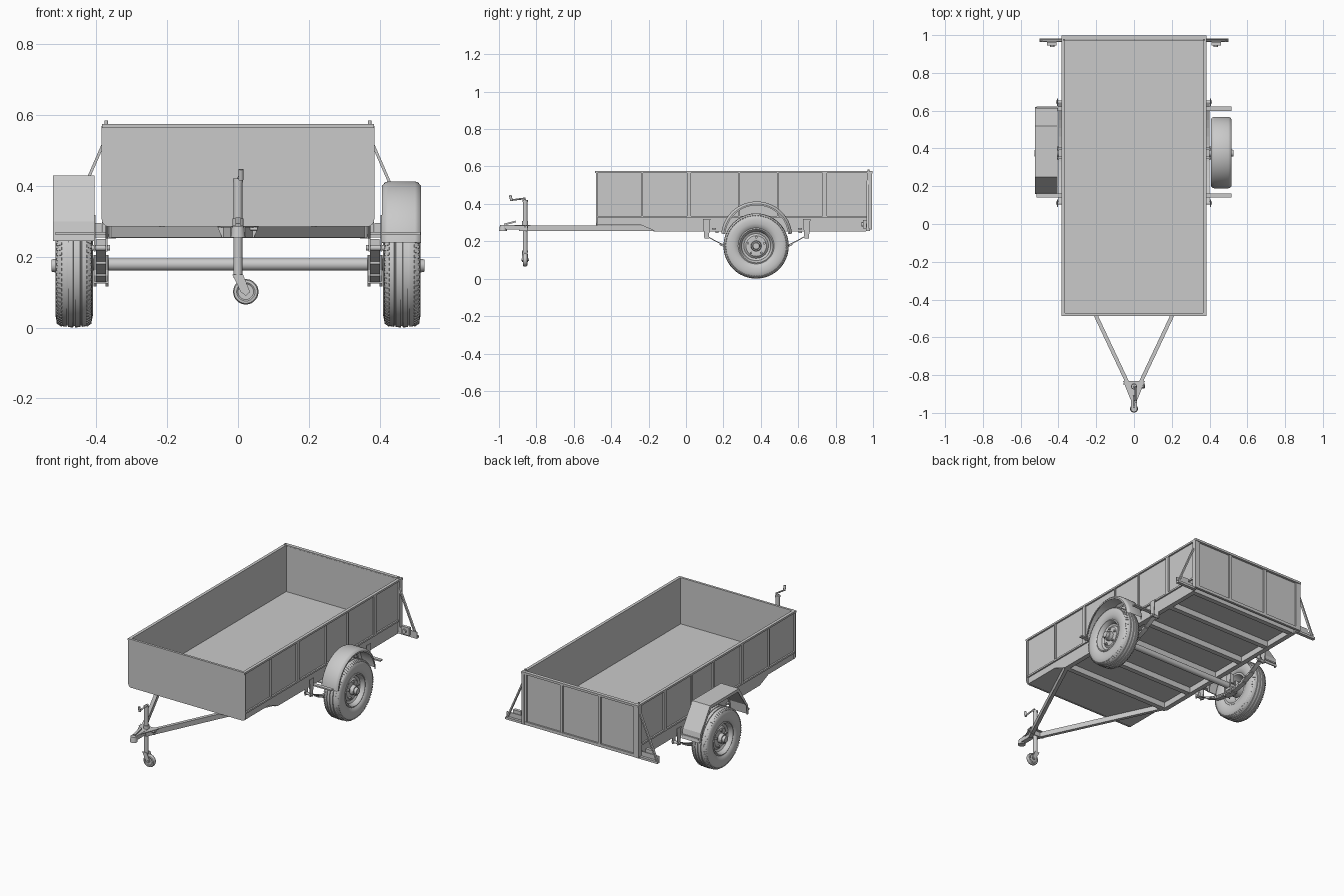
import bpy, bmesh, math
from mathutils import Vector, Matrix

cube = bpy.data.objects.get("Cube")
if cube:
    bpy.data.objects.remove(cube, do_unlink=True)

steel = bpy.data.materials.new("grey_steel")
steel.use_nodes = True
GREY = (0.59, 0.59, 0.59, 1)
steel.diffuse_color = GREY
steel.node_tree.nodes["Principled BSDF"].inputs["Base Color"].default_value = GREY


def finish(name, bm, smooth=False):
    bmesh.ops.recalc_face_normals(bm, faces=bm.faces)
    mesh = bpy.data.meshes.new(name)
    bm.to_mesh(mesh)
    bm.free()
    mesh.materials.append(steel)
    ob = bpy.data.objects.new(name, mesh)
    bpy.context.collection.objects.link(ob)
    if smooth:
        bpy.ops.object.select_all(action='DESELECT')
        ob.select_set(True)
        bpy.context.view_layer.objects.active = ob
        bpy.ops.object.shade_smooth_by_angle(angle=math.radians(35))
    return ob


def box(name, x, y, z):
    lo, hi = Vector((min(x), y[0], z[0])), Vector((max(x), y[1], z[1]))
    bm = bmesh.new()
    bmesh.ops.create_cube(bm, size=1, matrix=Matrix.Translation((lo + hi) / 2)
                          @ Matrix.Diagonal((*(hi - lo), 1)))
    return finish(name, bm)


def rod(name, p, q, r, r2=None, sides=20):
    p, q = Vector(p), Vector(q)
    d = q - p
    m = Matrix.Translation((p + q) / 2) @ d.to_track_quat('Z', 'Y').to_matrix().to_4x4()
    bm = bmesh.new()
    bmesh.ops.create_cone(bm, cap_ends=True, segments=sides, radius1=r,
                          radius2=r if r2 is None else r2, depth=d.length, matrix=m)
    return finish(name, bm, True)


def beam(name, p, q, w, h):
    p, q = Vector(p), Vector(q)
    d = q - p
    m = (Matrix.Translation((p + q) / 2) @ d.to_track_quat('Y', 'Z').to_matrix().to_4x4()
         @ Matrix.Diagonal((w, d.length, h, 1)))
    bm = bmesh.new()
    bmesh.ops.create_cube(bm, size=1, matrix=m)
    return finish(name, bm)


def prism(name, pts, shift):
    """Extrude a closed polygon of 3D points along a vector."""
    bm = bmesh.new()
    f = bm.faces.new([bm.verts.new(p) for p in pts])
    g = bmesh.ops.extrude_face_region(bm, geom=[f])
    bmesh.ops.translate(bm, vec=shift, verts=[v for v in g['geom'] if isinstance(v, bmesh.types.BMVert)])
    return finish(name, bm)


def lathe(name, profile, centre, axis='X', steps=56, angle=math.tau, start=0):
    """Spin a closed loop of (offset along axis, radius) points about an axis."""
    bm = bmesh.new()
    vs = [bm.verts.new((a, 0, r)) for a, r in profile]
    es = [bm.edges.new(e) for e in zip(vs, vs[1:] + vs[:1])]
    bmesh.ops.rotate(bm, verts=vs, cent=(0, 0, 0), matrix=Matrix.Rotation(start, 3, 'X'))
    bmesh.ops.spin(bm, geom=vs + es, cent=(0, 0, 0), axis=(1, 0, 0), angle=angle, steps=steps)
    bmesh.ops.remove_doubles(bm, verts=bm.verts, dist=1e-5)
    if axis == 'Y':
        bmesh.ops.rotate(bm, verts=bm.verts, cent=(0, 0, 0), matrix=Matrix.Rotation(math.pi / 2, 3, 'Z'))
    bmesh.ops.translate(bm, verts=bm.verts, vec=centre)
    return finish(name, bm, True)


AY, AZ = 0.375, 0.175   # axle position

# Tray: floor, front sheet with rounded lower corners, tailgate
box("floor", (-.37, .37), (-.475, .975), (.287, .3))
corner = [(.365 + .02 * math.cos(a), .305 - .02 * math.sin(a)) for a in (0, .4, .8, 1.2, math.pi / 2)]
outline = [(.385, .57)] + corner + [(-x, z) for x, z in reversed(corner)] + [(-.385, .57)]
prism("front_panel", [(x, -.481, z) for x, z in outline], (0, .008, 0))
box("tailgate", (-.37, .37), (.976, .984), (.265, .57))
for i, x in enumerate((-.36, -.125, .125, .36)):
    box(f"tailgate_rib_{i}", (x - .009, x + .009), (.983, .993), (.265, .565))
box("tailgate_sill", (-.37, .37), (.983, .994), (.262, .28))
box("tailgate_top_rail", (-.384, .384), (.977, .998), (.562, .575))
box("front_top_rail", (-.384, .384), (-.486, -.472), (.564, .575))

for s, side in ((1, "left"), (-1, "right")):
    # Side wall with stepped skirt, rails and ribs
    skirt = [(-.478, .57), (-.478, .287), (-.24, .287), (-.16, .252), (.96, .252), (.978, .27), (.978, .57)]
    prism(f"{side}_wall", [(s * .366, y, z) for y, z in skirt], (s * .008, 0, 0))
    box(f"{side}_top_rail", (s * .366, s * .384), (-.484, .996), (.564, .575))
    box(f"{side}_floor_rail", (s * .37, s * .383), (-.475, .965), (.326, .336))
    box(f"{side}_chassis_rail", (s * .345, s * .368), (-.17, .96), (.252, .288))
    for y, w in ((-.235, .004), (.017, .011), (.285, .004), (.49, .004), (.742, .011)):
        box(f"{side}_wall_rib", (s * .37, s * .383), (y - w, y + w), (.336, .565))
    box(f"{side}_rear_post", (s * .366, s * .384), (.968, .995), (.262, .575))
    rod(f"{side}_gate_pin", (s * .372, .975, .54), (s * .372, .975, .585), .005)
    # Rear light bracket, strut and lamp
    box(f"{side}_light_bar", (s * .37, s * .5), (.963, .983), (.255, .268))
    box(f"{side}_light_plate", (s * .385, s * .5), (.963, .968), (.255, .295))
    beam(f"{side}_light_strut", (s * .378, .972, .525), (s * .493, .972, .262), .014, .008)
    box(f"{side}_lamp", (s * .41, s * .46), (.946, .964), (.268, .315))
    rod(f"{side}_lamp_socket", (s * .432, .938, .29), (s * .432, .948, .29), .012)
    # Drawbar arm running under the tray
    beam(f"{side}_drawbar", (s * .355, -.16, .27), (s * .012, -.888, .27), .02, .03)
    # Leaf spring pack, hangers and axle clamp
    for k in range(3):
        half = .265 - .07 * k
        leaf = []
        for i in range(13):
            t = -1 + i / 6
            u = t * half / .265
            leaf.append((AY + half * t, .147 - .007 * k + .085 * u * u))
        loop = leaf + [(y, z - .006) for y, z in reversed(leaf)]
        prism(f"{side}_spring_leaf_{k}", [(s * .373, y, z) for y, z in loop], (s * .028, 0, 0))
    for y, end in ((.11, "front"), (.645, "rear")):
        for x in (.369, .402):
            prism(f"{side}_{end}_hanger", [(s * x, y + a, z) for a, z in
                  ((-.02, .318), (.02, .318), (.012, .215), (-.012, .215))], (s * .005, 0, 0))
        rod(f"{side}_{end}_hanger_bolt", (s * .362, y, .225), (s * .414, y, .225), .008)
        arm_y = .15 if end == "front" else .61
        box(f"{side}_{end}_fender_arm", (s * .375, s * .515), (arm_y - .011, arm_y + .011), (.262, .27))
    box(f"{side}_clamp_plate", (s * .366, s * .408), (AY - .035, AY + .035), (.124, .132))
    box(f"{side}_spring_seat", (s * .37, s * .404), (AY - .03, AY + .03), (.147, .162))
    box(f"{side}_bump_stop", (s * .373, s * .4), (AY - .02, AY + .02), (.192, .25))
    for x in (.37, .404):
        for y in (AY - .024, AY + .024):
            rod(f"{side}_u_bolt", (s * x, y, .116), (s * x, y, .205), .004, sides=10)

    # Tyre with rounded shoulders and fine tread grooves
    tread = [(-.034, .171), (-.022, .173), (-.021, .17), (-.018, .17), (-.017, .174), (-.003, .1745),
             (-.002, .171)]
    sidewall = [(-.036, .092), (-.046, .1), (-.052, .12), (-.053, .14), (-.05, .156), (-.044, .166)]
    half = sidewall + tread
    tyre = half + [(-a, r) for a, r in reversed(half)]
    cx = s * .463
    lathe(f"{side}_tyre", tyre, (cx, AY, AZ), steps=64)
    bm = bmesh.new()
    for i in range(72):
        for e in (-1, 1):
            m = (Matrix.Translation((cx + e * .041, AY, AZ))
                 @ Matrix.Rotation(math.tau * (i + e / 4) / 72, 4, 'X')
                 @ Matrix.Translation((0, 0, .166)) @ Matrix.Rotation(e * .6, 4, 'Y')
                 @ Matrix.Diagonal((.016, .008, .006, 1)))
            bmesh.ops.create_cube(bm, size=1, matrix=m)
    finish(f"{side}_tread_lugs", bm)
    # Dished rim, hub and wheel nuts
    rim = [(-.042, .096), (.044, .096), (.047, .09), (.04, .084), (.022, .078), (.016, .066),
           (.026, .055), (.028, .032), (.02, .0), (.01, .0), (.01, .06), (-.042, .085)]
    lathe(f"{side}_rim", [(s * a, r) for a, r in rim], (cx, AY, AZ), steps=40)
    rod(f"{side}_hub", (s * .47, AY, AZ), (s * .512, AY, AZ), .031, .026)
    rod(f"{side}_hub_cap", (s * .512, AY, AZ), (s * .527, AY, AZ), .02, .017)
    rod(f"{side}_brake_hub", (s * .412, AY, AZ), (s * .45, AY, AZ), .045)
    for i in range(5):
        a = math.tau * i / 5
        y, z = AY + .046 * math.sin(a), AZ + .046 * math.cos(a)
        rod(f"{side}_wheel_nut", (s * .48, y, z), (s * .5, y, z), .007, sides=6)

# Axle and chassis cross members
rod("axle", (-.5, AY, AZ + .003), (.5, AY, AZ + .003), .0175)
for i, y in enumerate((-.16, .06, .285, .51, .735, .945)):
    box(f"cross_member_{i}", (-.365, .365), (y - .015, y + .015), (.253, .288))

# Round fender on the left: thin shell with rolled edges
shell = [(-.055, .169), (-.055, .177), (-.047, .187), (-.038, .19), (.038, .19), (.047, .187), (.055, .177),
         (.055, .169), (.052, .169), (.051, .176), (.038, .186), (-.038, .186), (-.051, .176), (-.052, .169)]
sweep = math.pi * .94
lathe("left_round_fender", shell, (.462, AY + .003, .223), steps=32, angle=sweep, start=-sweep / 2)

# Folded fender on the right: thin bent sheet with edge lips
fold = [(.158, .245), (.166, .3), (.25, .43), (.52, .43), (.608, .3), (.62, .245)]
inner = [(AY + (y - AY) * .975, z - .006 if z > .4 else z) for y, z in fold]
lip = [(AY + (y - AY) * .93, z - .018 if z > .4 else z) for y, z in fold]
prism("right_folded_fender", [(-.523, y, z) for y, z in fold + inner[::-1]], (.118, 0, 0))
for x in (-.523, -.409):
    prism("right_fender_lip", [(x, y, z) for y, z in fold + lip[::-1]], (.004, 0, 0))

# Coupling plate, head and lever
prism("coupling_plate", [(x, y, .282) for x, y in
      ((-.058, -.83), (.058, -.83), (.018, -.93), (-.018, -.93))], (0, 0, .005))
prism("coupling_gusset", [(x, -.85, z) for x, z in
      ((-.058, .284), (.058, .284), (.045, .254), (-.045, .254))], (0, .006, 0))
box("coupling_neck", (-.015, .015), (-.97, -.87), (.262, .288))
rod("coupling_head", (0, -.978, .254), (0, -.978, .286), .021, .017)
beam("coupling_lever", (0, -.972, .29), (0, -.91, .306), .013, .009)

# Jockey stand with clamp, crank and caster wheel
rod("stand_clamp", (0, -.86, .27), (0, -.86, .308), .016)
rod("clamp_handle", (0, -.86, .279), (.055, -.86, .279), .005)
rod("stand_tube", (0, -.86, .14), (0, -.86, .415), .0125)
rod("stand_cap", (0, -.86, .41), (0, -.86, .421), .014)
rod("crank_shaft", (0, -.86, .416), (.008, -.865, .432), .005)
rod("crank_arm", (.008, -.858, .43), (.008, -.935, .42), .0045)
rod("crank_grip", (.008, -.933, .417), (.008, -.94, .447), .007)
for y in (-.876, -.848):
    prism("caster_fork", [(x, y, z) for x, z in
          ((-.016, .15), (.014, .15), (.034, .1), (.022, .09), (.008, .1))], (0, .004, 0))
lathe("caster_wheel", [(-.009, 0), (-.009, .022), (-.012, .026), (-.011, .033), (-.005, .036), (.005, .036),
                       (.011, .033), (.012, .026), (.009, .022), (.009, 0)], (.022, -.86, .101), 'Y', 28)
rod("caster_axle", (.022, -.88, .101), (.022, -.84, .101), .006)
